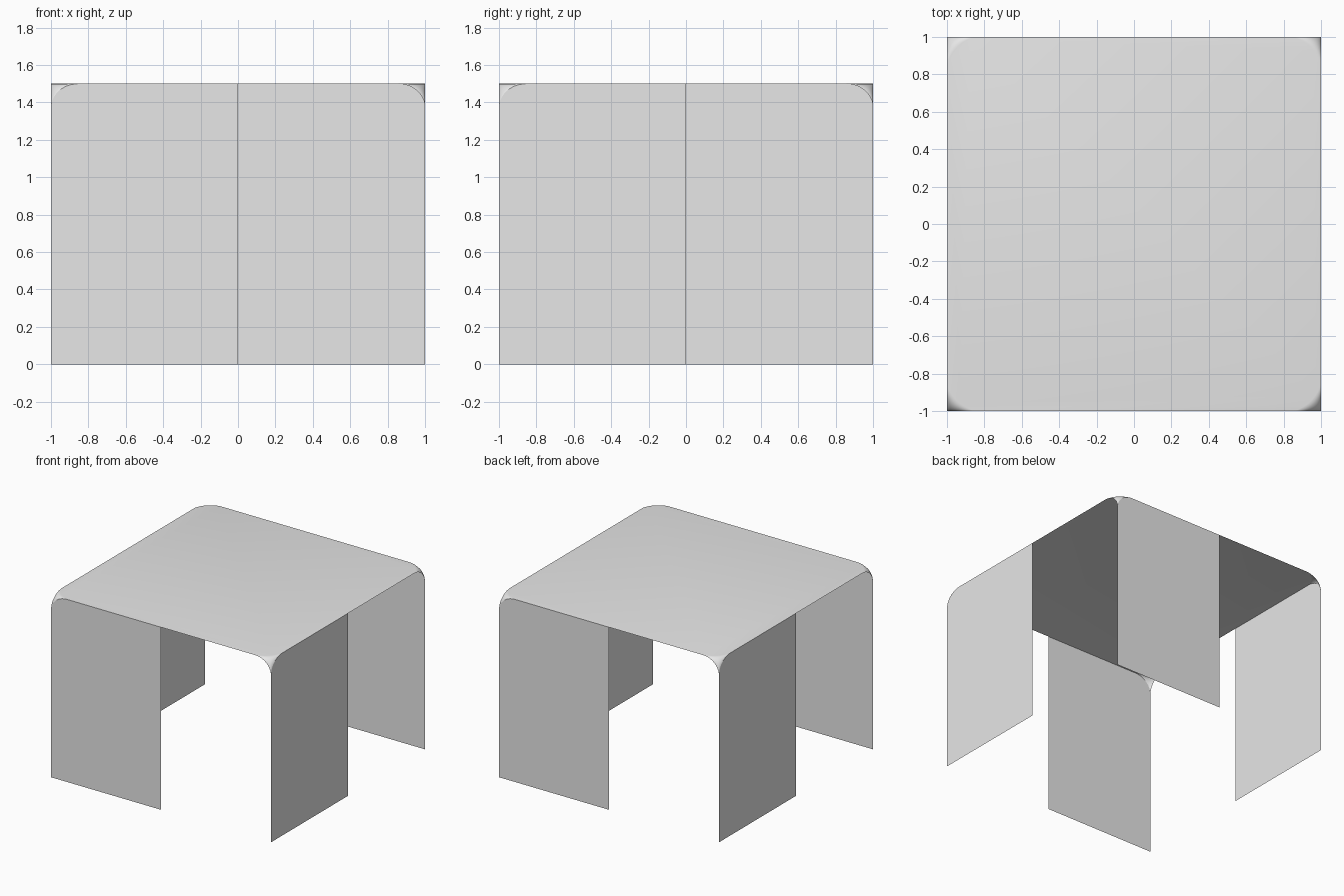
import bpy, bmesh, math
from mathutils import Matrix, Vector

cube = bpy.data.objects.get("Cube")
if cube:
    bpy.data.objects.remove(cube)

HEIGHT, RADIUS, DROP, STEPS = 1.5, 0.145, 0.13, 10

grey = bpy.data.materials.new("plain_grey")
grey.use_nodes = True
grey.diffuse_color = (0.8, 0.8, 0.8, 1)
grey.node_tree.nodes["Principled BSDF"].inputs["Base Color"].default_value = (0.8, 0.8, 0.8, 1)


def make_object(name, bm):
    mesh = bpy.data.meshes.new(name)
    bm.to_mesh(mesh)
    bm.free()
    mesh.materials.append(grey)
    obj = bpy.data.objects.new(name, mesh)
    bpy.context.collection.objects.link(obj)
    return obj


def arc(i):
    """Distance from the corner and height along the rounded edge."""
    a = math.pi / 2 * i / STEPS
    return RADIUS * (1 - math.cos(a)), HEIGHT - DROP * (1 - math.sin(a))


def contour(i):
    """Level curve joining the two rounded edges of a corner."""
    t, z = arc(i)
    start, end, corner = Vector((1 - t, -1, z)), Vector((1, t - 1, z)), Vector((1, -1, z))
    control = ((start + end) / 2).lerp(corner, 0.5)
    for j in range(STEPS + 1):
        u = j / STEPS
        yield start * (1 - u) ** 2 + control * 2 * u * (1 - u) + end * u * u


# Top sheet: flat centre with four corners bent down to a point
bm = bmesh.new()
rim = []
for quarter in range(4):
    turn = Matrix.Rotation(quarter * math.pi / 2, 3, "Z")
    tip = bm.verts.new(turn @ Vector((1, -1, HEIGHT - DROP)))
    previous = [tip] * (STEPS + 1)
    for i in range(1, STEPS + 1):
        row = [bm.verts.new(turn @ p) for p in contour(i)]
        for j in range(STEPS):
            if i == 1:
                bm.faces.new((tip, row[j + 1], row[j]))
            else:
                bm.faces.new((previous[j], previous[j + 1], row[j + 1], row[j]))
        previous = row
    rim += previous
bm.faces.new(rim)
bmesh.ops.recalc_face_normals(bm, faces=bm.faces)
top = make_object("top_sheet", bm)
bpy.context.view_layer.objects.active = top
top.select_set(True)
bpy.ops.object.shade_smooth_by_angle(angle=math.radians(40))

# Four half-width side panels, each with one rounded upper corner
for quarter, name in enumerate(("front", "left", "back", "right")):
    turn = Matrix.Rotation(quarter * math.pi / 2, 3, "Z")
    outline = [(-1, 0), (0, 0), (0, HEIGHT)]
    outline += [(arc(i)[0] - 1, arc(i)[1]) for i in range(STEPS, -1, -1)]
    bm = bmesh.new()
    bm.faces.new([bm.verts.new(turn @ Vector((x, -1, z))) for x, z in outline])
    make_object(name + "_panel", bm)
